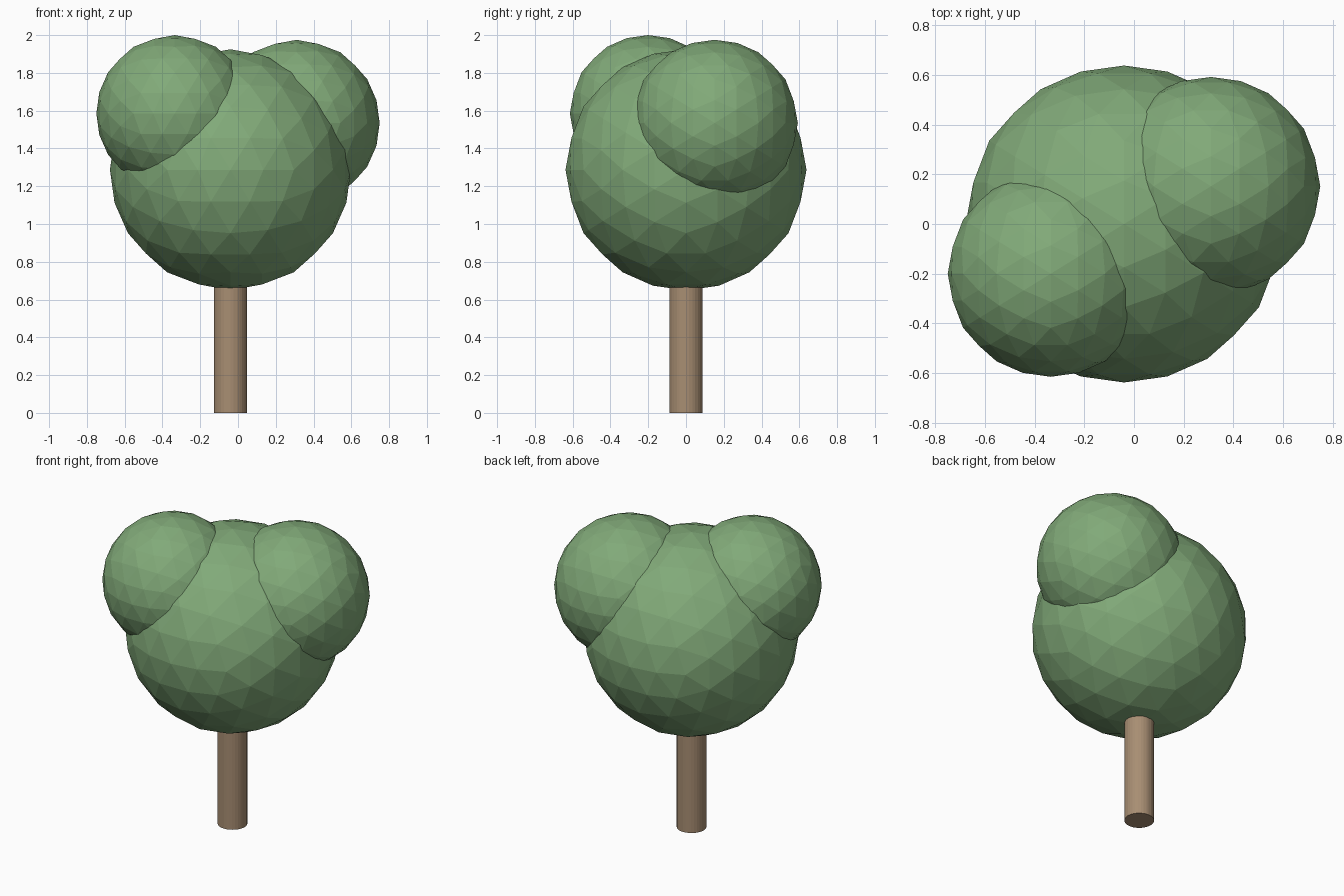
import bpy, bmesh
from math import atan, sqrt
from mathutils import Matrix

cube = bpy.data.objects.get("Cube")
if cube:
    bpy.data.objects.remove(cube)


def make_material(name, rgb):
    mat = bpy.data.materials.new(name)
    mat.use_nodes = True
    colour = (*rgb, 1.0)
    mat.diffuse_color = colour
    mat.node_tree.nodes["Principled BSDF"].inputs["Base Color"].default_value = colour
    return mat


def add_object(name, bm, mat, location):
    mesh = bpy.data.meshes.new(name)
    bm.normal_update()
    bm.to_mesh(mesh)
    bm.free()
    mesh.materials.append(mat)
    obj = bpy.data.objects.new(name, mesh)
    obj.location = location
    bpy.context.collection.objects.link(obj)
    return obj


def add_foliage(name, radius, location):
    """Faceted ball: an icosahedron split twice, standing edge-on to every axis."""
    bm = bmesh.new()
    bmesh.ops.create_icosphere(bm, subdivisions=1, radius=1)
    golden = (1 + sqrt(5)) / 2
    bm.transform(Matrix.Rotation(atan(golden), 4, "Y"))
    for _ in range(2):
        bmesh.ops.subdivide_edges(bm, edges=bm.edges[:], cuts=1, use_grid_fill=True)
        for v in bm.verts:
            v.co.normalize()
    bm.transform(Matrix.Scale(radius, 4))
    return add_object(name, bm, leaf_green, location)


leaf_green = make_material("leaf green", (0.22, 0.40, 0.19))
bark_brown = make_material("bark brown", (0.39, 0.27, 0.17))

# Trunk, running up into the crown
trunk_height = 1.0
bm = bmesh.new()
bmesh.ops.create_cone(bm, cap_ends=True, segments=32, radius1=0.088, radius2=0.088,
                      depth=trunk_height)
add_object("trunk", bm, bark_brown, (-0.04, 0, trunk_height / 2))

# Crown and its two side clumps
add_foliage("main_crown", 0.638, (-0.04, 0, 1.287))
add_foliage("front_right_clump", 0.415, (-0.335, -0.2, 1.585))
add_foliage("back_left_clump", 0.44, (0.31, 0.152, 1.535))
